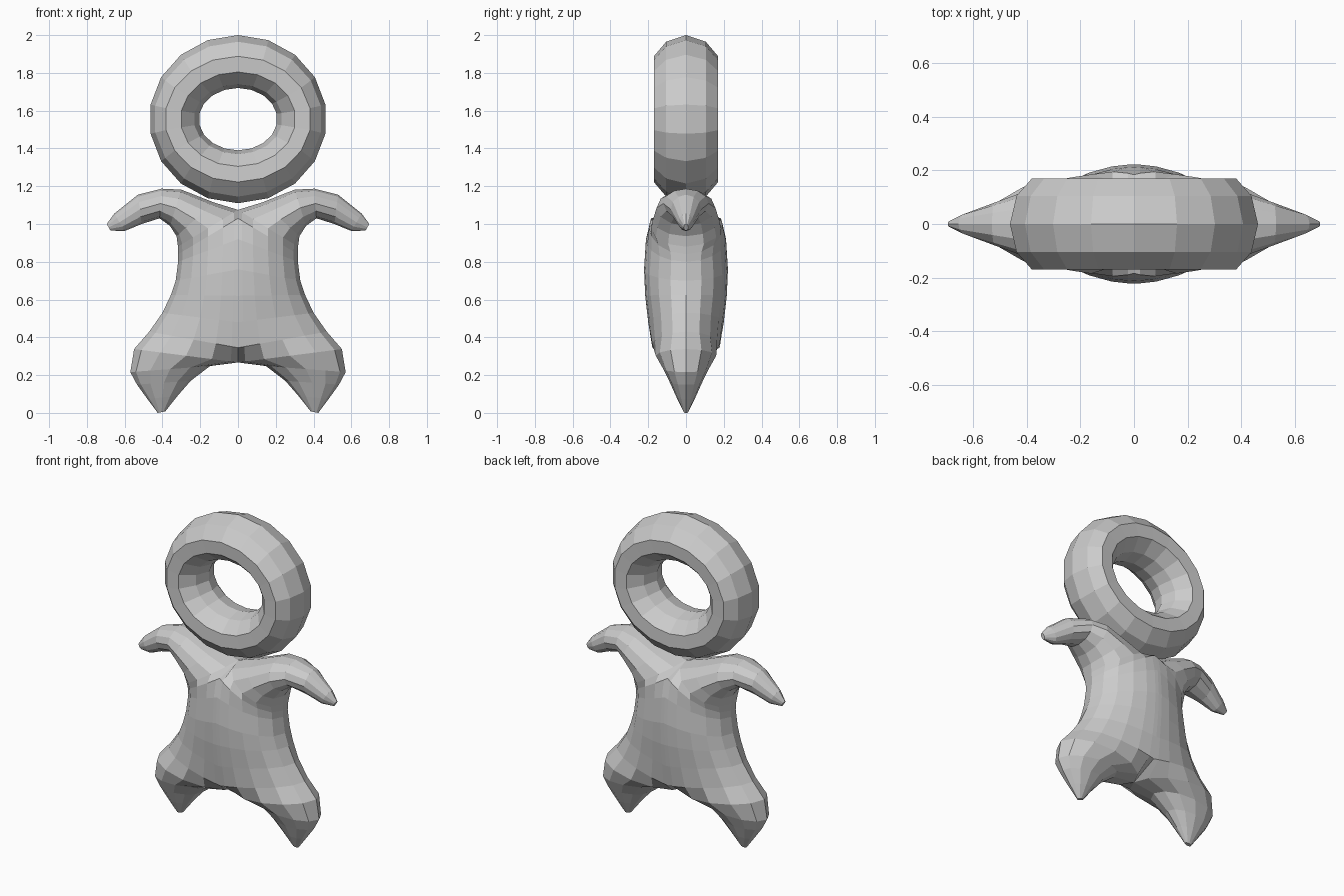
import bpy, bmesh, math

if "Cube" in bpy.data.objects:
    bpy.data.objects.remove(bpy.data.objects["Cube"])


def finish(bm, name):
    bmesh.ops.remove_doubles(bm, verts=bm.verts, dist=0.0005)
    bmesh.ops.recalc_face_normals(bm, faces=bm.faces)
    mesh = bpy.data.meshes.new(name)
    bm.to_mesh(mesh)
    bm.free()
    obj = bpy.data.objects.new(name, mesh)
    bpy.context.collection.objects.link(obj)
    return obj


# Ring head: section swept round an oval, (x radius, z radius, y)
half = [(.47, .445, 0), (.445, .41, .105), (.387, .333, .17),
        (.305, .25, .166), (.235, .185, .09), (.208, .165, 0)]
section = half + [(a, b, -y) for a, b, y in half[-2:0:-1]]
SEG = 18
bm = bmesh.new()
loops = []
for i in range(SEG):
    ang = 2 * math.pi * i / SEG
    loops.append([bm.verts.new((a * math.sin(ang), y, 1.555 + b * math.cos(ang)))
                  for a, b, y in section])
n = len(section)
for i in range(SEG):
    p, q = loops[i], loops[(i + 1) % SEG]
    for j in range(n):
        k = (j + 1) % n
        bm.faces.new((p[j], p[k], q[k], q[j]))
finish(bm, "ring_head")

# Body half: one band from hand to foot.
# outer x, outer z, inner x, inner z, half depth, position of the thickest point
stations = [
    (.675, .965, .695, 1.00, .012, .5),
    (.60, .963, .655, 1.055, .04, .5),
    (.51, 1.00, .53, 1.155, .08, .5),
    (.415, 1.03, .405, 1.187, .12, .5),
    (.36, .99, .30, 1.182, .155, .5),
    (.325, .935, .13, 1.115, .175, .5),
    (.318, .88, 0, 1.075, .185, .5),
    (.317, .84, 0, 1.03, .195, .75),
    (.317, .80, 0, .92, .212, 1),
    (.33, .70, 0, .76, .222, 1),
    (.355, .625, 0, .62, .216, 1),
    (.40, .53, 0, .48, .20, 1),
    (.47, .43, 0, .345, .18, .85),
    (.55, .338, 0, .267, .16, .5),
    (.57, .216, .148, .248, .12, .5),
    (.535, .15, .25, .17, .085, .5),
    (.48, .074, .32, .09, .05, .5),
    (.425, 0, .385, .008, .012, .5),
]
steps = [0, .07, .25, .5, .75, .93, 1]
bm = bmesh.new()
rows = []
for ox, oz, ix, iz, h, m in stations:
    pts = []
    for t in steps:
        y = h * math.sqrt(max(0, 1 - ((t - m) / m) ** 2))
        pts.append((ox + (ix - ox) * t, y, oz + (iz - oz) * t))
    ring = [(x, -y, z) for x, y, z in pts[::-1]] + pts[1:]
    rows.append([bm.verts.new(c) for c in ring])
for p, q in zip(rows, rows[1:]):
    for j in range(len(p) - 1):
        bm.faces.new((p[j], p[j + 1], q[j + 1], q[j]))
for end in (rows[0], rows[-1]):
    bm.faces.new(end[:-1])
body = finish(bm, "body")
mirror = body.modifiers.new("mirror", 'MIRROR')
mirror.use_clip = True
